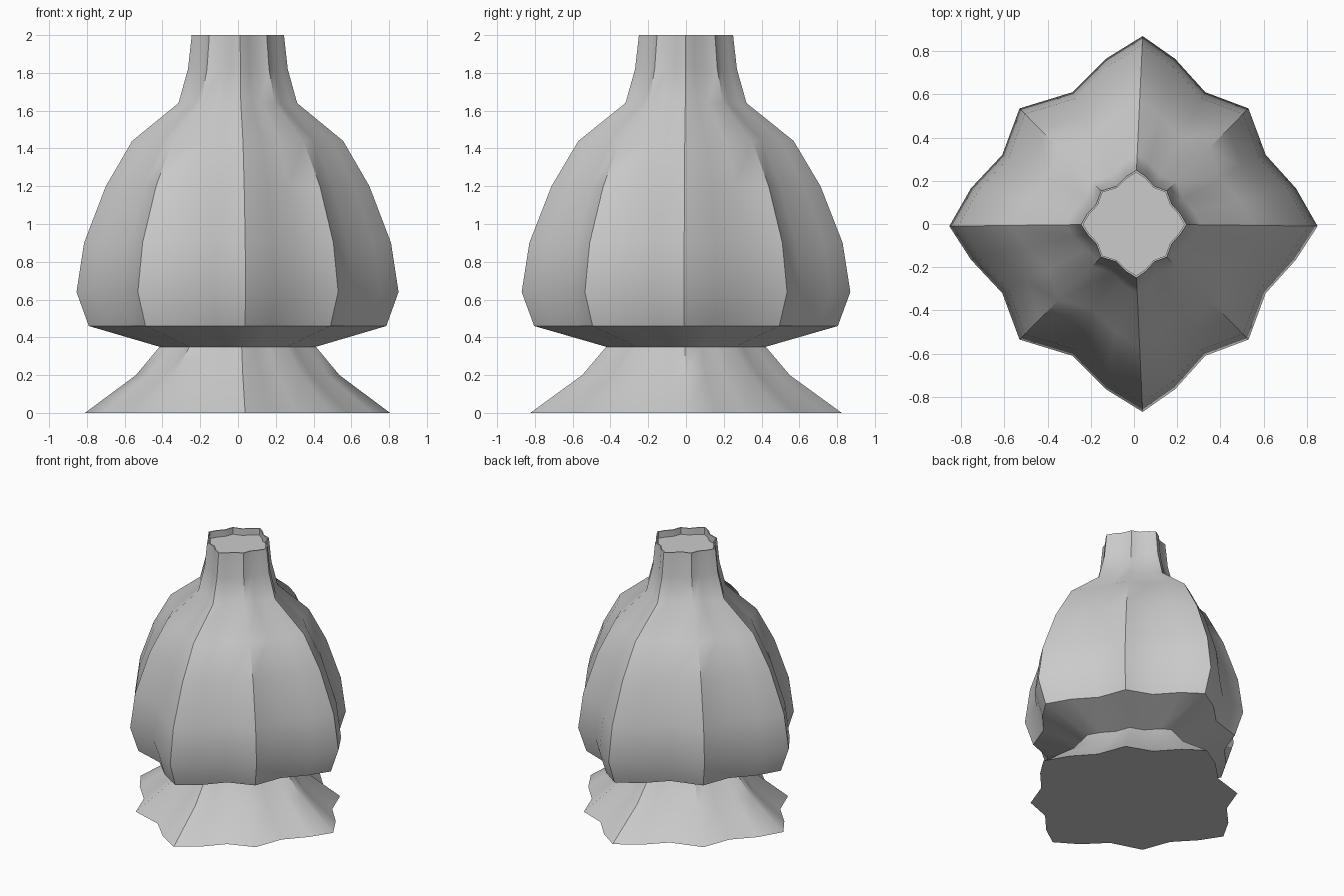
import bpy
import bmesh
from math import radians

cube = bpy.data.objects.get("Cube")
if cube:
    bpy.data.objects.remove(cube, do_unlink=True)


def make_material(name, colour):
    mat = bpy.data.materials.new(name)
    mat.use_nodes = True
    mat.diffuse_color = colour
    mat.node_tree.nodes["Principled BSDF"].inputs["Base Color"].default_value = colour
    return mat


grey = make_material("light grey", (0.6, 0.6, 0.6, 1))

# Ribbed cross-section: back half from left rib to right rib, mirrored to the front
back = [(0.85, -0.01), (0.75, 0.165), (0.61, 0.32), (0.53, 0.535), (0.33, 0.61),
        (0.19, 0.765), (0.04, 0.87), (-0.13, 0.765), (-0.285, 0.61),
        (-0.53, 0.535), (-0.61, 0.32), (-0.755, 0.165), (-0.855, -0.01)]
section = back + [(x, -y) for x, y in reversed(back[1:-1])]
WIDEST = 0.855


def loft(name, profile):
    """Stack scaled copies of the section along (radius, height) and cap both ends."""
    bm = bmesh.new()
    rings = []
    for radius, z in profile:
        s = radius / WIDEST
        rings.append([bm.verts.new((x * s, y * s, z)) for x, y in section])
    n = len(section)
    for low, high in zip(rings, rings[1:]):
        for i in range(n):
            j = (i + 1) % n
            bm.faces.new((low[i], low[j], high[j], high[i]))
    bm.faces.new(list(reversed(rings[0])))
    bm.faces.new(rings[-1])
    mesh = bpy.data.meshes.new(name)
    bm.to_mesh(mesh)
    bm.free()
    mesh.materials.append(grey)
    obj = bpy.data.objects.new(name, mesh)
    bpy.context.collection.objects.link(obj)
    bpy.ops.object.select_all(action="DESELECT")
    obj.select_set(True)
    bpy.context.view_layer.objects.active = obj
    bpy.ops.object.shade_smooth_by_angle(angle=radians(42))
    return obj


# Flared foot, overhanging bulb, narrow neck and shallow recessed mouth in one shell
loft("ribbed_vase", [
    (0.81, 0), (0.54, 0.2), (0.415, 0.35),
    (0.79, 0.46), (0.855, 0.64), (0.815, 0.9), (0.70, 1.2), (0.56, 1.44),
    (0.315, 1.64), (0.265, 1.82), (0.245, 2.0),
    (0.235, 2.0), (0.235, 1.95),
])
